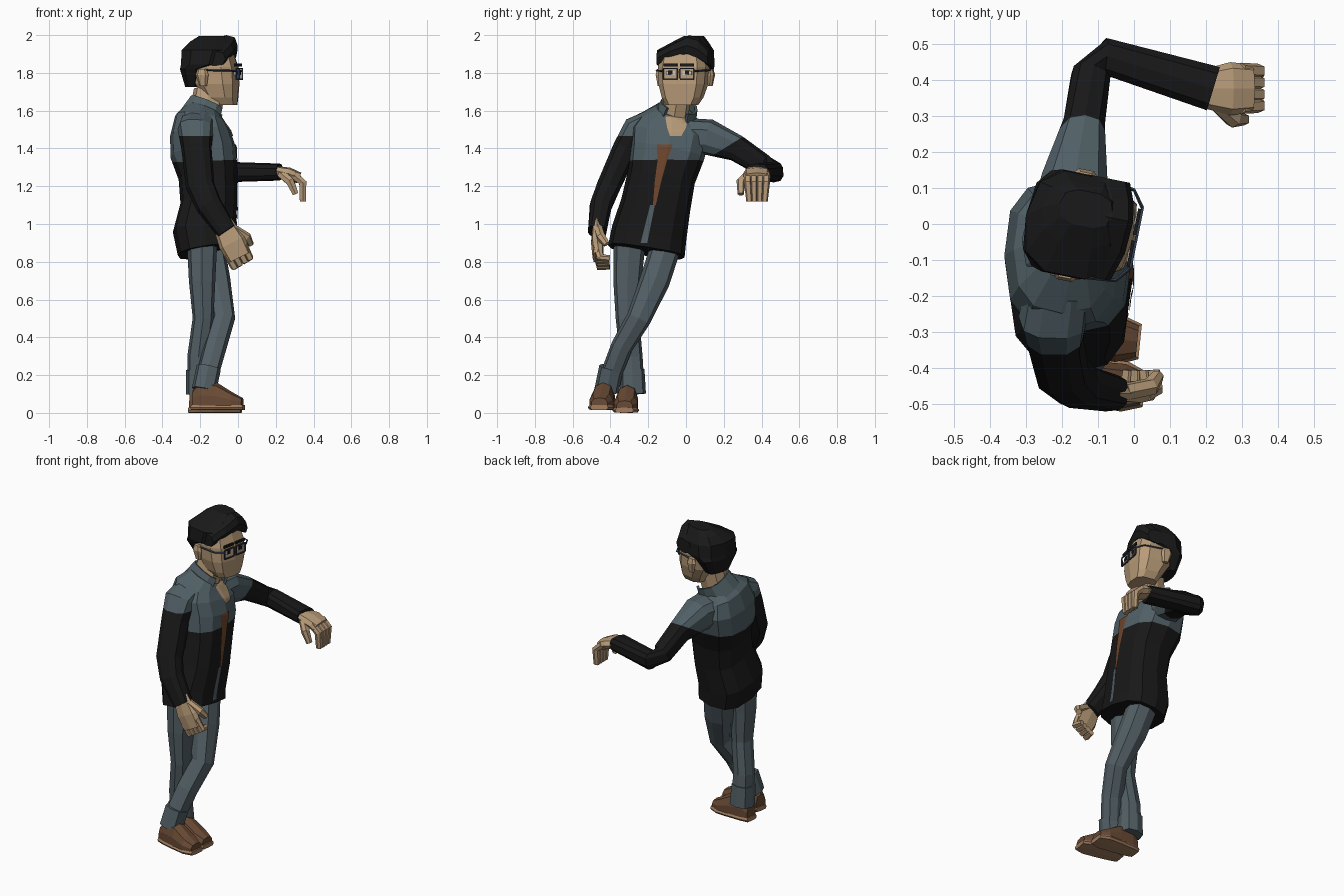
import bpy, bmesh, math
from mathutils import Vector, Matrix
from mathutils.bvhtree import BVHTree

if "Cube" in bpy.data.objects:
    bpy.data.objects.remove(bpy.data.objects["Cube"])

X, Y, Z = Vector((1, 0, 0)), Vector((0, 1, 0)), Vector((0, 0, 1))


def material(name, r, g, b):
    m = bpy.data.materials.new(name)
    m.use_nodes = True
    m.diffuse_color = (r, g, b, 1)
    shader = m.node_tree.nodes["Principled BSDF"]
    shader.inputs["Base Color"].default_value = (r, g, b, 1)
    shader.inputs["Roughness"].default_value = .9
    return m


skin = material("skin", .48, .33, .19)
black = material("black cloth", .009, .009, .009)
hair_black = material("black hair", .01, .01, .01)
slate = material("slate cloth", .08, .115, .13)
denim = material("trouser grey", .085, .115, .13)
shirt_brown = material("shirt brown", .16, .06, .025)
leather = material("shoe brown", .14, .068, .035)
tan = material("sole tan", .35, .2, .11)
frame_blue = material("frame blue", .035, .05, .08)
eye_white = material("eye white", .6, .58, .52)


def finish(name, bm, *mats):
    bmesh.ops.recalc_face_normals(bm, faces=bm.faces)
    mesh = bpy.data.meshes.new(name)
    bm.to_mesh(mesh)
    bm.free()
    for m in mats:
        mesh.materials.append(m)
    obj = bpy.data.objects.new(name, mesh)
    bpy.context.collection.objects.link(obj)
    return obj


def power(v, p):
    return math.copysign(abs(v) ** p, v)


def loft(name, rings, mat, ref=X, n=10, p=.75, axis=None, skip=(), cut=None, mat2=None, floor=None):
    """Skin rounded rings (x, y, z, half size along ref, half size across)."""
    bm = bmesh.new()
    centres = [Vector(r[:3]) for r in rings]
    loops = []
    for i, r in enumerate(rings):
        t = axis or centres[min(i + 1, len(rings) - 1)] - centres[max(i - 1, 0)]
        t = t.normalized()
        u = (ref - t * t.dot(ref)).normalized()
        v = t.cross(u)
        loop = []
        for k in range(n):
            a = math.tau * k / n
            co = centres[i] + u * r[3] * power(math.cos(a), p) + v * r[4] * power(math.sin(a), p)
            if floor is not None:
                co.z = max(co.z, floor)
            loop.append(bm.verts.new(co))
        loops.append(loop)
    for lo, hi in zip(loops, loops[1:]):
        for k in range(n):
            if k not in skip:
                j = (k + 1) % n
                bm.faces.new((lo[k], lo[j], hi[j], hi[k]))
    if not skip:
        bm.faces.new(loops[0])
        bm.faces.new(loops[-1])
    if cut:
        co, no = Vector(cut[0]), Vector(cut[1])
        bmesh.ops.bisect_plane(bm, geom=bm.verts[:] + bm.edges[:] + bm.faces[:], plane_co=co, plane_no=no)
        for f in bm.faces:
            f.material_index = int((f.calc_center_median() - co).dot(no) > 0)
    return finish(name, bm, mat, mat2 or mat)


def box(name, centre, size, mat):
    bm = bmesh.new()
    bmesh.ops.create_cube(bm, size=1, matrix=Matrix.Translation(centre) @ Matrix.Diagonal((*size, 1)))
    return finish(name, bm, mat)


# Jacket body, black below the yoke
torso = loft("jacket_body", [
    (-.165, -.21, .855, .155, .205), (-.18, -.195, .95, .165, .2),
    (-.155, -.16, 1.1, .15, .185), (-.16, -.13, 1.25, .155, .18),
    (-.185, -.1, 1.38, .175, .2), (-.2, -.085, 1.48, .16, .21),
    (-.2, -.075, 1.55, .135, .175), (-.18, -.06, 1.6, .09, .1)],
    black, n=12, cut=((-.02, 0, 1.34), (-.04, 0, 1)), mat2=slate)
collar = loft("collar", [(-.2, -.06, 1.55, .12, .115), (-.165, -.035, 1.63, .1, .1)],
              slate, n=12, skip=(0, 11))
solid = collar.modifiers.new("thickness", "SOLIDIFY")
solid.thickness = .015

# Arms with slate shoulders
loft("right_sleeve", [
    (-.21, -.18, 1.55, .09, .06), (-.225, -.26, 1.5, .095, .08),
    (-.22, -.32, 1.4, .08, .07), (-.2, -.41, 1.2, .076, .065),
    (-.155, -.45, 1.1, .07, .06), (-.06, -.47, .96, .055, .05)],
    black, cut=((0, 0, 1.465), Z), mat2=slate)
loft("left_sleeve", [
    (-.18, .02, 1.46, .1, .11), (-.165, .12, 1.46, .095, .095),
    (-.14, .27, 1.4, .07, .06), (-.12, .41, 1.31, .06, .055),
    (-.08, .465, 1.275, .055, .052), (.22, .375, 1.275, .045, .065)],
    slate, ref=Z, cut=((0, .25, 1.43), (0, .53, -.85)), mat2=black)


def hand(side, origin, along, across, curl):
    """Palm, four bent fingers and a thumb in the given directions."""
    def path(points, a, b):
        return [(*(Vector(origin) + along * p + across * q + curl * r), a * s, b * s)
                for p, q, r, s in points]
    loft(side + "_palm", path([(-.02, 0, 0, .8), (.06, 0, 0, 1.1), (.12, 0, .01, 1)], .067, .03),
         skin, ref=across, n=8)
    for i in range(4):
        k = -.05 + i * .034
        loft(f"{side}_finger_{i + 1}", path(
            [(.09, k, 0, 1), (.14, k * .95, .03, 1), (.14, k * .8, .13, .8)], .02, .022),
            skin, ref=across, n=6)
    loft(side + "_thumb", path(
        [(.02, -.04, .01, 1), (.07, -.085, .04, 1), (.1, -.085, .1, .7)], .024, .024),
        skin, ref=across, n=6)


hand("left", (.21, .375, 1.28), Vector((.95, 0, -.22)), Y, -Z)
hand("right", (-.07, -.47, .98), Vector((.65, 0, -1.3)), Vector((-.85, 0, -.5)), Y * .5)

# Crossed legs with turned-up cuffs
loft("left_leg", [
    (-.16, -.1, .9, .085, .08), (-.12, -.165, .7, .08, .08), (-.075, -.25, .5, .06, .065),
    (-.12, -.34, .35, .06, .058), (-.17, -.41, .17, .058, .055)], denim, n=8)
loft("right_leg", [
    (-.19, -.3, .9, .08, .085), (-.19, -.31, .7, .07, .075), (-.185, -.31, .5, .055, .062),
    (-.21, -.29, .3, .058, .06), (-.205, -.28, .13, .06, .06)], denim, n=8)
loft("left_cuff", [(-.155, -.395, .24, .065, .065), (-.18, -.42, .12, .065, .065)], denim, n=8)
loft("right_cuff", [(-.21, -.285, .23, .065, .065), (-.205, -.28, .1, .07, .068)], denim, n=8)

# Shoes: upper and sole share one outline of (length, height, half width)
outline = [(-.11, .08, .04), (-.07, .13, .05), (.02, .12, .06), (.1, .07, .065), (.155, .04, .045)]
for side, start, yaw in (("left", Vector((-.13, -.435, .015)), -.15), ("right", Vector((-.145, -.31, 0)), -.1)):
    way = Vector((math.cos(yaw), math.sin(yaw), 0))
    upper = [(*(start + way * l + Z * .025), h, w) for l, h, w in outline]
    sole = [(*(start + way * l * 1.05 + Z * .014), .014, w * 1.08) for l, h, w in outline]
    loft(side + "_shoe", upper, leather, ref=Z, axis=way, floor=start.z + .025)
    loft(side + "_sole", sole, tan, ref=Z, axis=way, p=.4, n=8)

# Front opening, laid over the jacket body
tree = BVHTree.FromPolygons([v.co for v in torso.data.vertices], [f.vertices for f in torso.data.polygons])


def strip(name, rows, mat, columns=5, steps=6):
    bm = bmesh.new()
    grid = []
    for (z0, a0, b0), (z1, a1, b1) in zip(rows, rows[1:]):
        for s in range(steps + 1):
            f = s / steps
            a, b, z = a0 + (a1 - a0) * f, b0 + (b1 - b0) * f, z0 + (z1 - z0) * f
            row = []
            for c in range(columns):
                y = a + (b - a) * c / (columns - 1)
                hit = tree.ray_cast(Vector((1, y, z)), -X)[0]
                row.append(bm.verts.new((hit.x + .006 if hit else -.1, y, z)))
            grid.append(row)
    for lo, hi in zip(grid, grid[1:]):
        for c in range(columns - 1):
            bm.faces.new((lo[c], lo[c + 1], hi[c + 1], hi[c]))
    bmesh.ops.remove_doubles(bm, verts=bm.verts, dist=.0005)
    return finish(name, bm, mat)


strip("open_neckline", [(1.57, -.11, .015), (1.51, -.1, 0), (1.465, -.085, -.025)], skin)
strip("shirt", [(1.42, -.155, -.07), (1.34, -.15, -.1), (1.23, -.165, -.13), (1.1, -.175, -.16)], shirt_brown)
strip("jacket_gap", [(1.1, -.19, -.165), (.9, -.24, -.205)], denim)
loft("neck", [(-.19, -.07, 1.52, .08, .075), (-.15, -.04, 1.7, .085, .07)], skin, n=8)

# Head, hair and face, all turned together afterwards
head = [
    loft("head", [
        (-.08, -.01, 1.63, .075, .082), (-.09, -.01, 1.67, .088, .108),
        (-.11, -.01, 1.74, .115, .128), (-.125, -.01, 1.83, .125, .133),
        (-.135, -.01, 1.92, .105, .115)], skin, axis=Z, p=.65),
    loft("hair", [
        (-.235, -.01, 1.725, .045, .08), (-.23, -.01, 1.82, .075, .14),
        (-.18, -.01, 1.845, .125, .15), (-.165, -.01, 1.92, .14, .147),
        (-.155, .02, 1.965, .11, .09), (-.145, .04, 1.995, .075, .05)], hair_black, axis=Z),
    loft("quiff", [
        (-.1, -.142, 1.875, .04, .06), (-.075, -.06, 1.915, .042, .06),
        (-.07, .03, 1.945, .055, .06), (-.08, .085, 1.925, .06, .06),
        (-.1, .135, 1.88, .045, .06)], hair_black, ref=Z, axis=Y, n=8)]
bar = .007
for side, s in (("right", -1), ("left", 1)):
    y, z = -.012 + s * .045, 1.795
    for edge in (-1, 1):
        head.append(box(side + "_rim_bar", (.008, y, z + edge * .028), (bar, .075, bar), frame_blue))
        head.append(box(side + "_rim_post", (.008, y + edge * .038, z), (bar, bar, .052), frame_blue))
    arm = [(.008, y + s * .04, 1.81, .005, .005), (-.025, -.01 + s * .128, 1.812, .005, .005),
           (-.17, -.01 + s * .142, 1.815, .005, .005)]
    head.append(loft(side + "_temple", arm, frame_blue, ref=Z, n=4))
    head.append(box(side + "_eye", (-.002, y, z + .005), (.009, .05, .02), eye_white))
    head.append(box(side + "_pupil", (.002, y, z + .006), (.009, .022, .021), hair_black))
    head.append(box(side + "_brow", (.001, y, 1.842), (.009, .074, .015), hair_black))
    ear = [(-.16, -.01 + s * .135, 1.73, .02, .012), (-.165, -.01 + s * .142, 1.79, .035, .016),
           (-.165, -.01 + s * .138, 1.82, .025, .012)]
    head.append(loft(side + "_ear", ear, skin, axis=Z, n=6))
head.append(box("bridge", (.008, -.012, 1.805), (bar, .02, bar), frame_blue))
pivot = Matrix.Translation((-.13, -.02, 0))
turn = pivot @ Matrix.Rotation(-.2, 4, "Z") @ pivot.inverted()
for part in head:
    part.data.transform(turn)
